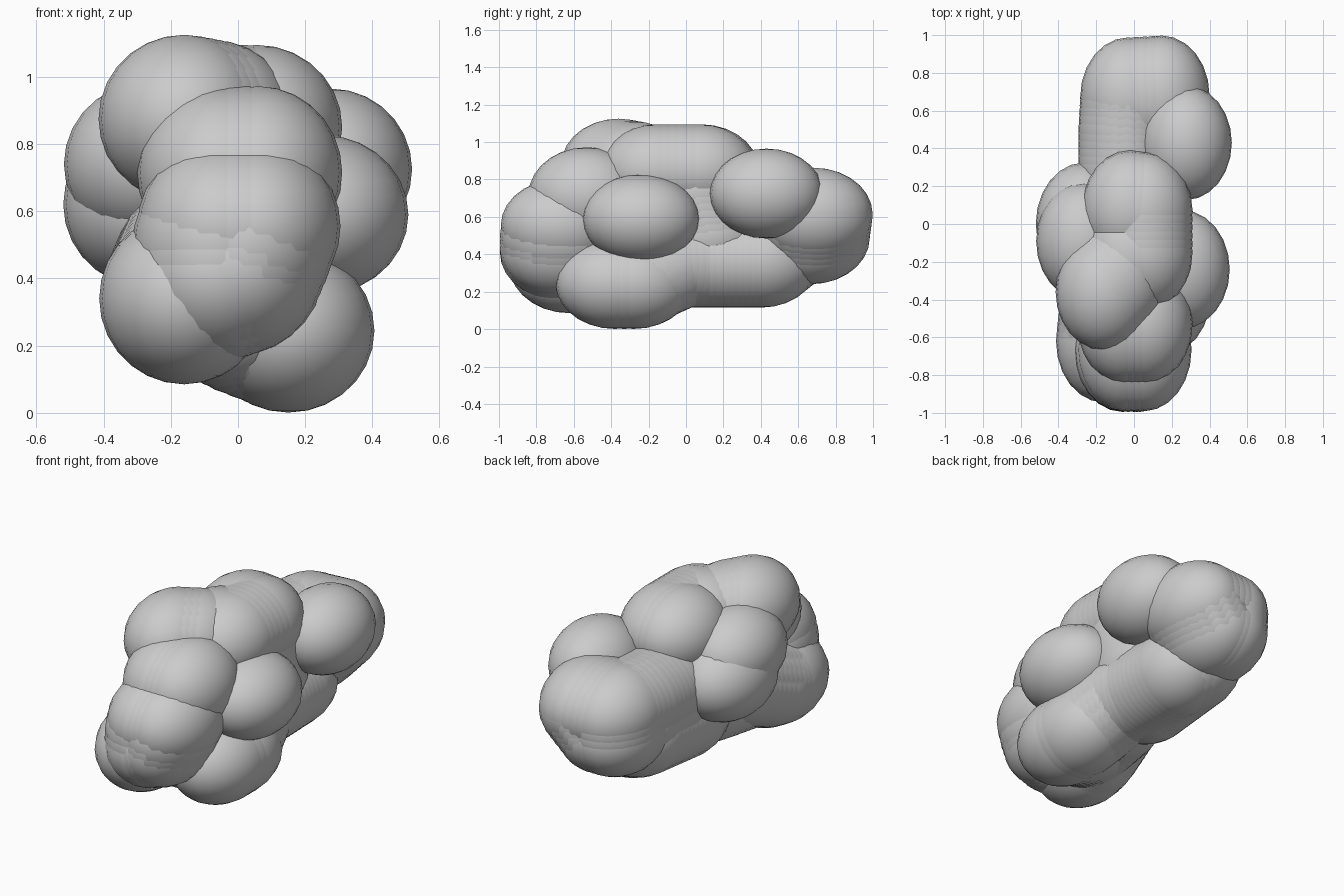
import bpy, bmesh
from mathutils import Matrix, Vector

R = (0.253, 0.315, 0.245)


def lobe(name, path, r=R, step=0.04):
    """Ellipsoid, repeated in small steps along a path to give a ridged lobe."""
    pts = [Vector(p) for p in path]
    centres = [pts[0]]
    for a, b in zip(pts, pts[1:]):
        n = max(1, round((b - a).length / step))
        centres += [a.lerp(b, i / n) for i in range(1, n + 1)]
    bm = bmesh.new()
    for c in centres:
        bmesh.ops.create_uvsphere(
            bm, u_segments=24, v_segments=14, radius=1,
            matrix=Matrix.Translation(c) @ Matrix.Diagonal((*r, 1)))
    for f in bm.faces:
        f.smooth = True
    me = bpy.data.meshes.new(name)
    bm.to_mesh(me)
    bm.free()
    ob = bpy.data.objects.new(name, me)
    bpy.context.collection.objects.link(ob)
    return ob


# Side lobes
lobe("right_back_lobe", [(0.275, 0.43, 0.725)], (0.243, 0.303, 0.24))
lobe("right_middle_lobe", [(0.25, -0.24, 0.59)], (0.257, 0.315, 0.237))
lobe("left_upper_lobe", [(-0.265, -0.09, 0.74)])
lobe("left_lower_lobe", [(-0.265, 0.0, 0.62)], (0.255, 0.325, 0.248))

# Top lobes
lobe("top_ridge", [(-0.02, -0.17, 0.85), (0.055, -0.15, 0.85), (0.055, 0.07, 0.85),
                   (-0.02, 0.08, 0.85)], (0.255, 0.31, 0.245))
lobe("top_left_lobe", [(-0.16, -0.36, 0.875), (-0.08, -0.28, 0.86)], (0.255, 0.308, 0.25))

# Front lobes
lobe("front_upper_lobe", [(-0.05, -0.53, 0.715), (0.06, -0.53, 0.715)], (0.25, 0.313, 0.257))
lobe("front_middle_lobe", [(-0.05, -0.665, 0.555), (0.055, -0.665, 0.555)], (0.25, 0.325, 0.25))
lobe("front_link", [(0.03, -0.67, 0.5), (0.0, -0.67, 0.43), (-0.06, -0.67, 0.41),
                    (-0.06, -0.665, 0.5)], (0.255, 0.325, 0.257))
lobe("front_lower_lobe", [(-0.16, -0.62, 0.34), (-0.155, -0.56, 0.35), (-0.12, -0.35, 0.43)],
     (0.253, 0.325, 0.255))

# Bottom lobes
lobe("bottom_right_lobe", [(0.15, -0.38, 0.245), (0.15, -0.28, 0.245)], (0.256, 0.317, 0.244))
lobe("bottom_link", [(0.13, -0.36, 0.255), (0.04, -0.38, 0.29), (-0.06, -0.45, 0.34),
                     (-0.03, -0.2, 0.36)])
lobe("bottom_ridge", [(0.13, -0.25, 0.27), (0.07, -0.05, 0.36), (0.05, 0.1, 0.36), (0.04, 0.4, 0.36),
                      (-0.03, 0.45, 0.4), (-0.03, 0.1, 0.365)], (0.255, 0.31, 0.245))

# Back lobes
lobe("back_ridge", [(0.145, 0.68, 0.615), (-0.03, 0.67, 0.61), (-0.04, 0.5, 0.605),
                    (-0.04, 0.3, 0.6)], (0.255, 0.318, 0.248))
lobe("back_lower_lobe", [(0.145, 0.68, 0.605), (0.04, 0.665, 0.49), (-0.03, 0.665, 0.49),
                         (-0.03, 0.67, 0.61)], (0.255, 0.318, 0.25))
lobe("back_fill", [(-0.03, 0.5, 0.5), (-0.03, 0.3, 0.5)], (0.253, 0.315, 0.25))

# Middle lobe behind the side lobes
lobe("middle_fill", [(0.04, 0.05, 0.72), (0.04, 0.12, 0.5)])
